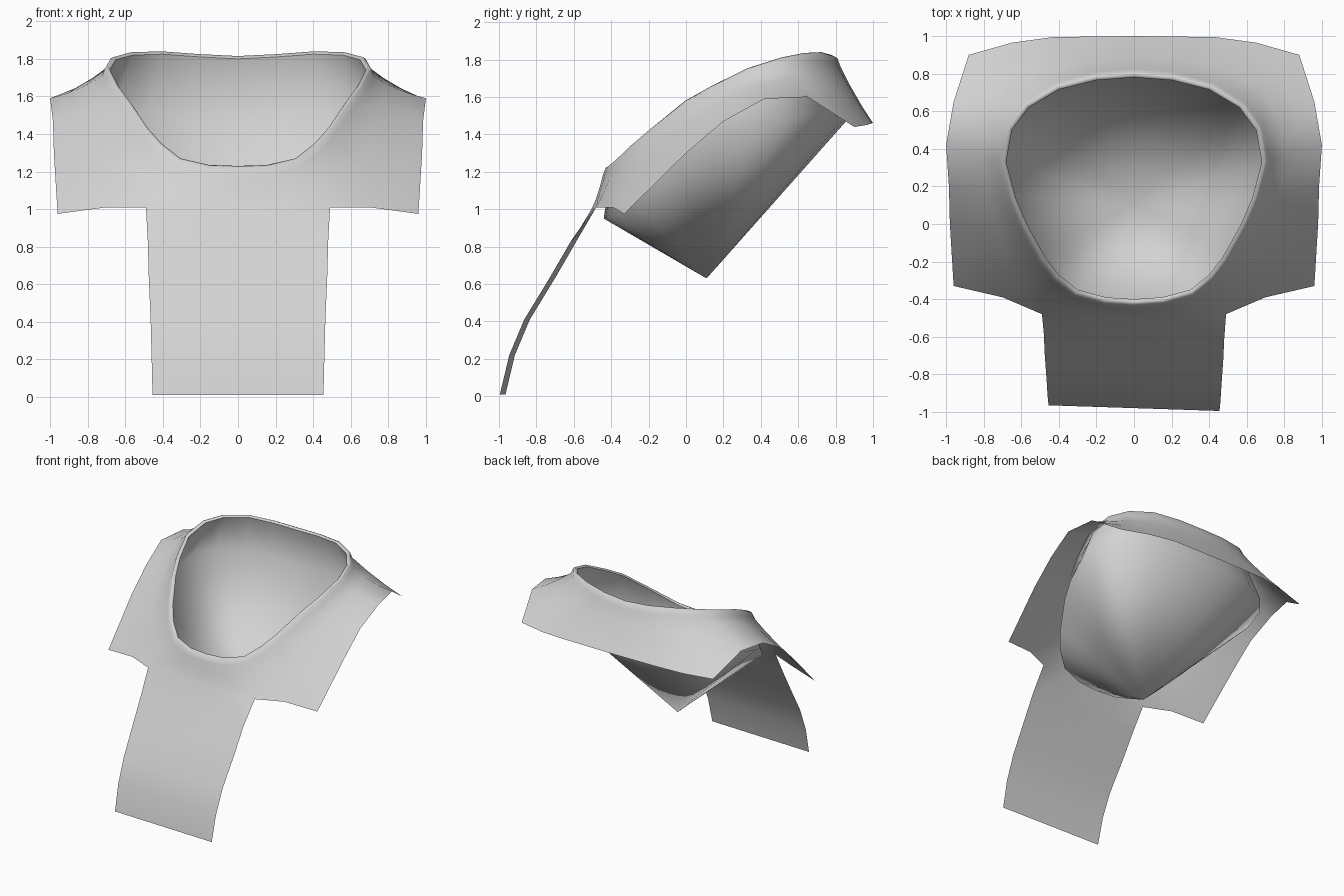
import bpy
import bmesh
from mathutils import Vector

if "Cube" in bpy.data.objects:
    bpy.data.objects.remove(bpy.data.objects["Cube"], do_unlink=True)

# Single grey material
grey = bpy.data.materials.new("light_grey")
grey.use_nodes = True
colour = (0.65, 0.65, 0.65, 1)
grey.diffuse_color = colour
grey.node_tree.nodes["Principled BSDF"].inputs["Base Color"].default_value = colour

# Half outlines, front centre to back centre
RIM = [(0, -.4, 1.23), (.15, -.39, 1.235), (.3, -.35, 1.27), (.4, -.27, 1.35),
       (.47, -.18, 1.43), (.57, 0, 1.58), (.63, .14, 1.66), (.68, .33, 1.755),
       (.65, .5, 1.81), (.56, .62, 1.835), (.4, .715, 1.84), (.2, .765, 1.825),
       (0, .78, 1.815)]
EDGE = [(0, -.5, 1.01), (.25, -.49, 1.01), (.49, -.48, 1.01), (.7, -.39, 1.01),
        (.96, -.33, .975), (.98, 0, 1.3), (.985, .2, 1.47), (1, .42, 1.59),
        (.96, .65, 1.6), (.88, .9, 1.44), (.65, .965, 1.45), (.43, .995, 1.46),
        (0, 1, 1.46)]
# Apron rows: half width, y, z
APRON = [(.48, -.6, .83), (.475, -.71, .64), (.465, -.85, .41),
         (.46, -.93, .22), (.455, -.98, .01)]
APEX = Vector((0, .11, .63))


def full_loop(half):
    """Mirror a half outline into a closed loop."""
    points = [Vector(p) for p in half]
    return points + [Vector((-p.x, p.y, p.z)) for p in points[-2:0:-1]]


def make_ring(bm, points):
    return [bm.verts.new(p) for p in points]


def bridge(bm, a, b, closed=True):
    count = len(a)
    for i in range(count if closed else count - 1):
        j = (i + 1) % count
        bm.faces.new((a[i], a[j], b[j], b[i]))


def finish(bm, name):
    mesh = bpy.data.meshes.new(name)
    bm.to_mesh(mesh)
    bm.free()
    mesh.materials.append(grey)
    mesh.shade_smooth()
    obj = bpy.data.objects.new(name, mesh)
    bpy.context.collection.objects.link(obj)
    return obj


rim = full_loop(RIM)
edge = full_loop(EDGE)


def lip(out, drop):
    """Rim loop pushed outward and lowered."""
    result = []
    for p in rim:
        away = Vector((p.x, p.y - .2, 0)).normalized()
        result.append(p + away * out - Vector((0, 0, drop)))
    return result


# Collar: rolled rim and sloping shoulder flap
bm = bmesh.new()
base = lip(.045, .05)
dip = Vector((0, 0, .012))
levels = [lip(0, .015), lip(.012, 0), lip(.03, .008), base]
levels += [[a.lerp(b, t) - dip for a, b in zip(base, edge)] for t in (.3, .65)]
levels.append(edge)
rings = [make_ring(bm, level) for level in levels]
for upper, lower in zip(rings, rings[1:]):
    bridge(bm, upper, lower)

# Front apron hanging from the flap
row = [rings[-1][i] for i in (-2, -1, 0, 1, 2)]
for width, y, z in APRON:
    below = [bm.verts.new((width * s, y - .015 * s, z)) for s in (-1, -.5, 0, .5, 1)]
    bridge(bm, row, below, closed=False)
    row = below
finish(bm, "collar_and_apron")

# Inner bowl: undercut wall, then a cone to the lowest point
bm = bmesh.new()
top = make_ring(bm, lip(0, .015))
fold = make_ring(bm, [Vector((p.x * 1.2, p.y * 1.1, p.z - .28 - .08 * max(p.y, 0)))
                      for p in rim])
bridge(bm, fold, top)
tip = bm.verts.new(APEX)
for i, v in enumerate(fold):
    bm.faces.new((v, tip, fold[(i + 1) % len(fold)]))
bmesh.ops.recalc_face_normals(bm, faces=bm.faces)
bmesh.ops.reverse_faces(bm, faces=bm.faces)
finish(bm, "inner_bowl")
